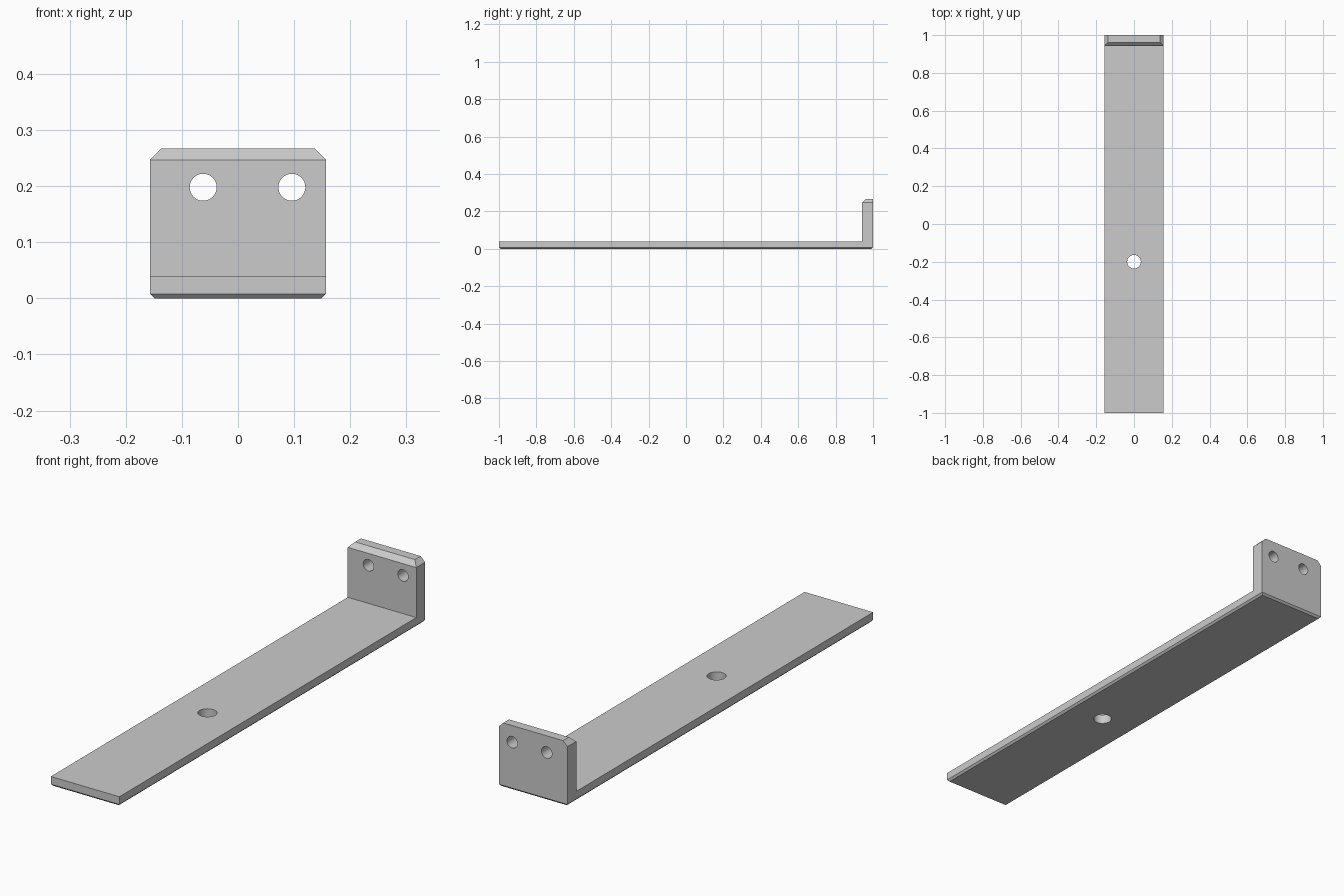
import bpy
import bmesh
from math import pi

cube = bpy.data.objects.get("Cube")
if cube:
    bpy.data.objects.remove(cube, do_unlink=True)

HALF_W, HEIGHT = 0.157, 0.267
PLATE_T, UPRIGHT_Y = 0.04, 0.942

steel = bpy.data.materials.new("plain_grey")
steel.use_nodes = True
colour = (0.6, 0.6, 0.6, 1)
steel.diffuse_color = colour
steel.node_tree.nodes["Principled BSDF"].inputs["Base Color"].default_value = colour


def chamfer(bm, test, size):
    """Bevel every edge whose two ends and middle satisfy the test."""
    edges = [e for e in bm.edges if test([v.co for v in e.verts])]
    bmesh.ops.bevel(bm, geom=edges, offset=size, segments=1,
                    affect='EDGES', clamp_overlap=True)


# L-shaped side profile, extruded across the width
bm = bmesh.new()
profile = [(-1, 0), (1, 0), (1, HEIGHT), (UPRIGHT_Y, HEIGHT),
           (UPRIGHT_Y, PLATE_T), (-1, PLATE_T)]
face = bm.faces.new([bm.verts.new((-HALF_W, y, z)) for y, z in profile])
ext = bmesh.ops.extrude_face_region(bm, geom=[face])
bmesh.ops.translate(bm, vec=(2 * HALF_W, 0, 0),
                    verts=[v for v in ext["geom"] if isinstance(v, bmesh.types.BMVert)])
bmesh.ops.recalc_face_normals(bm, faces=bm.faces)

# Fine chamfer around the underside, wider one on the top front and sides
chamfer(bm, lambda c: all(p.z < 0.001 for p in c), 0.008)
chamfer(bm, lambda c: all(p.z > HEIGHT - 0.001 for p in c)
        and not all(p.y > 0.999 for p in c), 0.02)

mesh = bpy.data.meshes.new("bracket")
bm.to_mesh(mesh)
bm.free()
bracket = bpy.data.objects.new("bracket", mesh)
bpy.context.collection.objects.link(bracket)
mesh.materials.append(steel)


def drill(location, radius, rotation=(0, 0, 0)):
    """Cut a round through hole into the bracket."""
    bpy.ops.mesh.primitive_cylinder_add(vertices=48, radius=radius, depth=0.2,
                                        location=location, rotation=rotation)
    cutter = bpy.context.object
    cutter.name = "hole_cutter"
    cutter.hide_render = True
    cutter.data.materials.append(steel)
    mod = bracket.modifiers.new("hole", 'BOOLEAN')
    mod.operation, mod.solver, mod.object = 'DIFFERENCE', 'EXACT', cutter
    bpy.ops.object.select_all(action='DESELECT')
    bracket.select_set(True)
    bpy.context.view_layer.objects.active = bracket
    bpy.ops.object.modifier_apply(modifier=mod.name)
    bpy.data.objects.remove(cutter, do_unlink=True)


# Mounting hole in the plate and two holes in the upright
drill((0, -0.2, 0), 0.036)
for x in (-0.062, 0.096):
    drill((x, 0.97, 0.198), 0.024, (pi / 2, 0, 0))

bpy.ops.object.shade_smooth_by_angle(angle=pi / 9)
